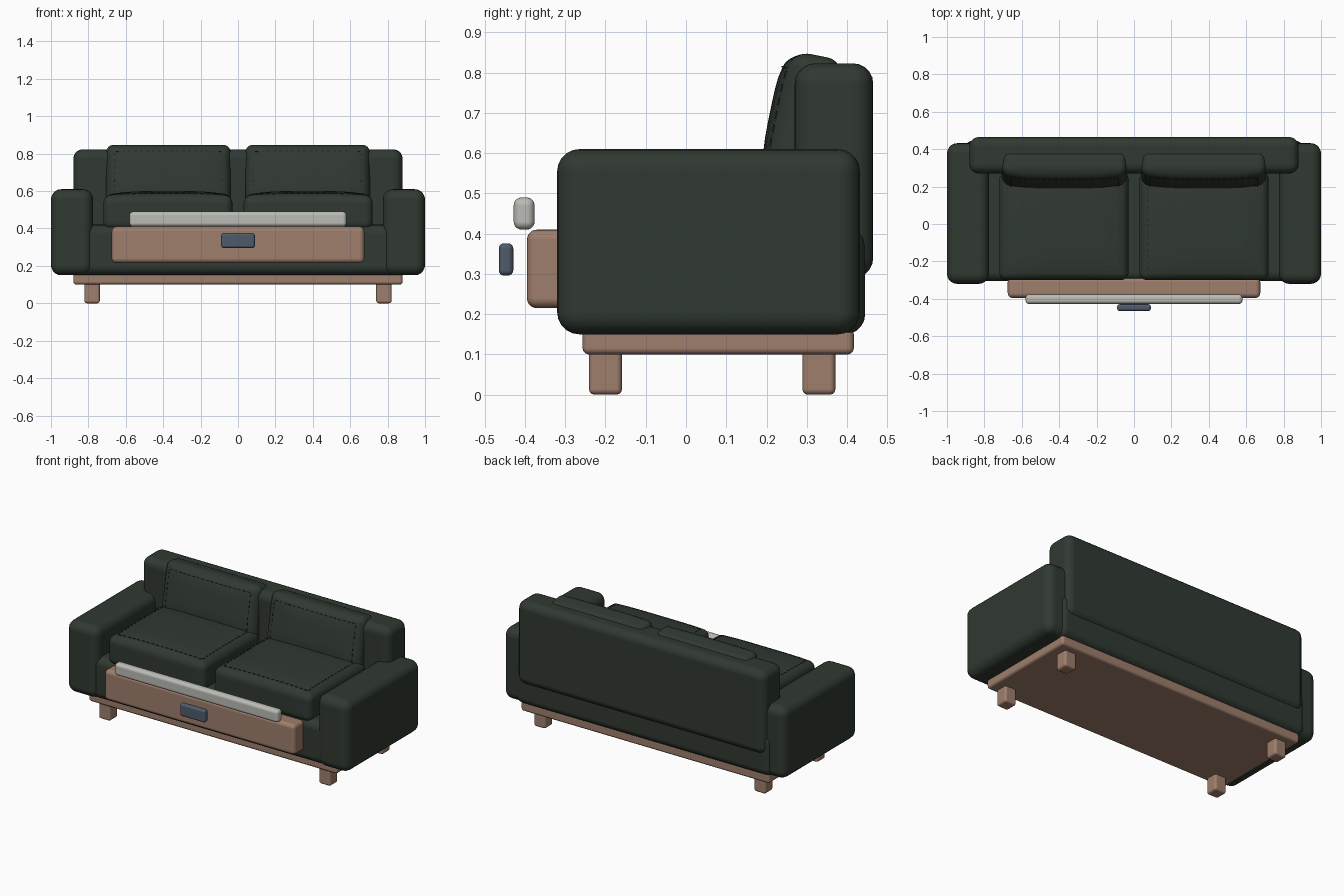
import bpy, bmesh, math
from mathutils import Matrix, Vector

if "Cube" in bpy.data.objects:
    bpy.data.objects.remove(bpy.data.objects["Cube"])


def material(name, rgb):
    m = bpy.data.materials.new(name)
    m.diffuse_color = (*rgb, 1)
    m.use_nodes = True
    m.node_tree.nodes["Principled BSDF"].inputs["Base Color"].default_value = m.diffuse_color
    return m


GREEN = material("dark green fabric", (0.030, 0.041, 0.031))
STITCH = material("stitch green", (0.016, 0.022, 0.017))
WOOD = material("brown wood", (0.345, 0.210, 0.150))
GREY = material("light grey", (0.50, 0.50, 0.47))
BLUE = material("slate blue", (0.078, 0.105, 0.145))


def finish(name, bm, mat, smooth=True):
    me = bpy.data.meshes.new(name)
    bm.to_mesh(me)
    bm.free()
    me.materials.append(mat)
    for p in me.polygons:
        p.use_smooth = smooth
    ob = bpy.data.objects.new(name, me)
    bpy.context.collection.objects.link(ob)
    return ob


def box(name, x, y, z, bevel, mat, segments=5):
    """Rounded box from (min, max) ranges."""
    bm = bmesh.new()
    bmesh.ops.create_cube(bm, size=1)
    for v in bm.verts:
        v.co = [(a + b) / 2 + c * (b - a) for (a, b), c in zip((x, y, z), v.co)]
    ob = finish(name, bm, mat)
    mod = ob.modifiers.new("round", 'BEVEL')
    mod.width = bevel
    mod.segments = segments
    mod.harden_normals = True
    return ob


def dome(x, y, half, height):
    u, v = min(1, abs(x / half[0])), min(1, abs(y / half[1]))
    return height * (1 - u ** 4) * (1 - v ** 4)


def cushion(name, half, r, height, matrix):
    """Rounded block whose local +z face swells, with a stitched outline."""
    half = Vector(half)
    bm = bmesh.new()
    bmesh.ops.create_cube(bm, size=2)
    bmesh.ops.subdivide_edges(bm, edges=bm.edges[:], cuts=15, use_grid_fill=True)

    def spread(t, h):
        s = abs(t)
        d = s * 2 * (h - r) if s < 0.5 else h - r + r * math.tan((s - 0.5) * math.pi / 2)
        return math.copysign(d, t)

    for v in bm.verts:
        p = Vector([spread(c, h) for c, h in zip(v.co, half)])
        inner = Vector([max(-(h - r), min(h - r, c)) for c, h in zip(p, half)])
        p = inner + (p - inner).normalized() * r
        if p.z > 0:
            p.z += dome(p.x, p.y, half, height) * p.z / half.z
        v.co = p
    bm.transform(matrix)
    finish(name, bm, GREEN)

    # dashed stitches around the swollen face
    bm = bmesh.new()
    sx, sy = half.x - r - 0.005, half.y - r - 0.005
    for a, b, along_x in ((sx, sy, True), (sy, sx, False)):
        n = int(2 * a / 0.032)
        for side in (-1, 1):
            for i in range(n):
                t = -a + (i + 0.5) * 2 * a / n
                x, y = (t, side * b) if along_x else (side * b, t)
                z = half.z + dome(x, y, half, height)
                size = (0.018, 0.004, 0.005) if along_x else (0.004, 0.018, 0.005)
                bmesh.ops.create_cube(bm, size=1, matrix=Matrix.Translation((x, y, z))
                                      @ Matrix.Diagonal((*size, 1)))
    bm.transform(matrix)
    finish(name + "_stitching", bm, STITCH, False)


# upholstered body
box("base_body", (-0.91, 0.91), (-0.305, 0.445), (0.15, 0.42), 0.05, GREEN)
box("backrest", (-0.88, 0.88), (0.27, 0.465), (0.29, 0.823), 0.05, GREEN)

# wooden plinth
box("plinth", (-0.88, 0.88), (-0.257, 0.417), (0.10, 0.165), 0.016, WOOD, 3)

for s, side in ((-1, "left"), (1, "right")):
    # arms, cushions
    box(side + "_arm", sorted((s * 0.775, s * 1.0)), (-0.32, 0.432), (0.15, 0.61), 0.055, GREEN)
    cushion(side + "_seat_cushion", (0.345, 0.29, 0.09), 0.04, 0.025,
            Matrix.Translation((s * 0.375, -0.01, 0.485)))
    cushion(side + "_back_cushion", (0.333, 0.165, 0.062), 0.04, 0.03,
            Matrix.Translation((s * 0.372, 0.298, 0.68))
            @ Matrix.Rotation(math.pi / 2 - 0.2, 4, 'X'))
    # legs
    for y, end in ((-0.2, "front"), (0.33, "back")):
        box(f"{end}_{side}_leg", (s * 0.78 - 0.041, s * 0.78 + 0.041),
            (y - 0.041, y + 0.041), (0, 0.12), 0.014, WOOD, 3)

# front drawer, shelf bar and handle
box("drawer_front", (-0.675, 0.675), (-0.395, -0.285), (0.215, 0.41), 0.025, WOOD)
box("front_bar", (-0.58, 0.58), (-0.428, -0.376), (0.41, 0.49), 0.02, GREY)
box("drawer_handle", (-0.09, 0.09), (-0.465, -0.429), (0.296, 0.376), 0.013, BLUE, 4)
